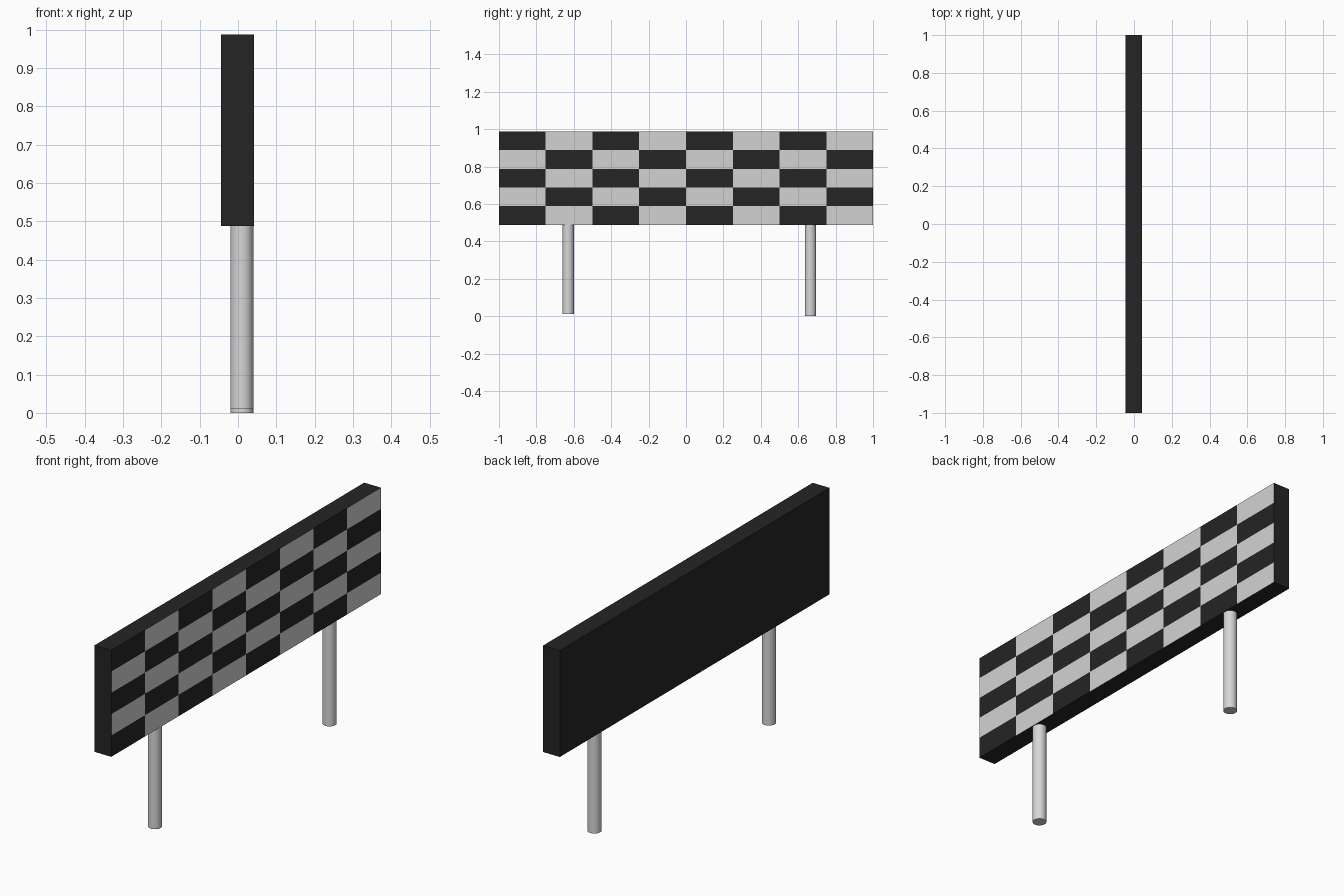
import bpy, bmesh
from mathutils import Matrix, Vector

if "Cube" in bpy.data.objects:
    bpy.data.objects.remove(bpy.data.objects["Cube"])

COLS, ROWS = 8, 5
X0, X1, Z0, Z1 = -0.045, 0.042, 0.488, 0.988


def material(name, v):
    m = bpy.data.materials.new(name)
    m.diffuse_color = (v, v, v, 1)
    m.use_nodes = True
    m.node_tree.nodes["Principled BSDF"].inputs["Base Color"].default_value = m.diffuse_color
    return m


black = material("black paint", 0.018)
white = material("reflective white", 0.65)
grey = material("post grey", 0.68)


def make_object(name, bm, mats):
    me = bpy.data.meshes.new(name)
    bm.to_mesh(me)
    bm.free()
    for m in mats:
        me.materials.append(m)
    ob = bpy.data.objects.new(name, me)
    bpy.context.collection.objects.link(ob)
    return ob


def cut(bm, co, no):
    bmesh.ops.bisect_plane(bm, geom=bm.verts[:] + bm.edges[:] + bm.faces[:],
                           plane_co=co, plane_no=no)


# Sign board: black box with a chequered face on +x
bm = bmesh.new()
bmesh.ops.create_cube(bm, size=1, matrix=Matrix.Translation(((X0 + X1) / 2, 0, (Z0 + Z1) / 2))
                      @ Matrix.Diagonal((X1 - X0, 2, Z1 - Z0, 1)))
dy, dz = 2 / COLS, (Z1 - Z0) / ROWS
for i in range(1, COLS):
    cut(bm, Vector((0, -1 + i * dy, 0)), Vector((0, 1, 0)))
for j in range(1, ROWS):
    cut(bm, Vector((0, 0, Z0 + j * dz)), Vector((0, 0, 1)))
bm.normal_update()
for f in bm.faces:
    c = f.calc_center_median()
    col, row = int((c.y + 1) / dy), int((c.z - Z0) / dz)
    f.material_index = int(f.normal.x > 0.9 and (col + row) % 2 == 1)
make_object("sign_board", bm, [black, white])

# Two round posts, one slightly shorter
for name, y, bottom in (("left_post", -0.63, 0.012), ("right_post", 0.665, 0.0)):
    h = Z0 + 0.01 - bottom
    bm = bmesh.new()
    bmesh.ops.create_cone(bm, cap_ends=True, segments=32, radius1=0.03, radius2=0.03, depth=h,
                          matrix=Matrix.Translation((0.01, y, bottom + h / 2)))
    for f in bm.faces:
        f.smooth = len(f.verts) == 4
    for e in bm.edges:
        e.smooth = all(len(f.verts) == 4 for f in e.link_faces)
    make_object(name, bm, [grey])
